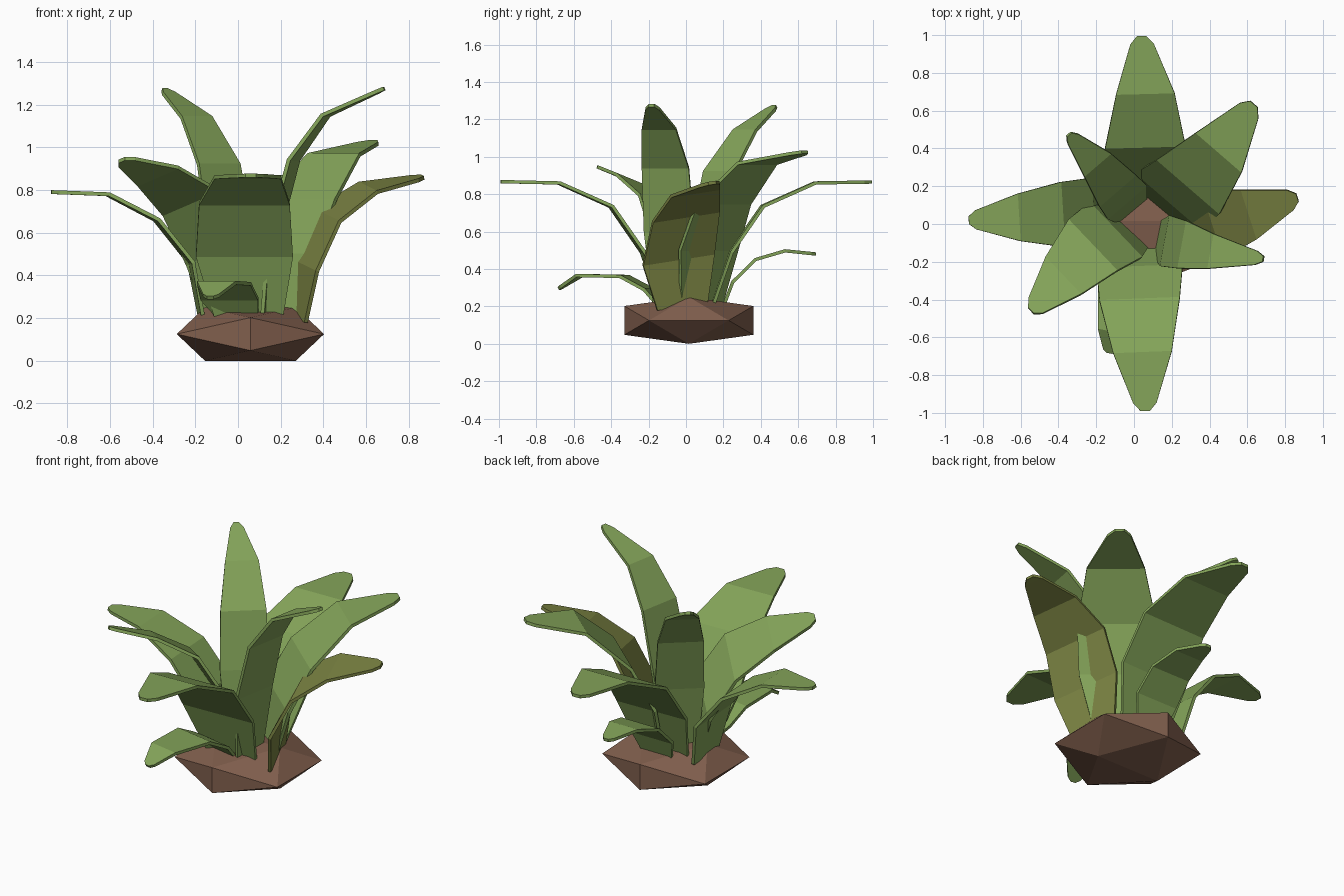
import bpy, bmesh
from mathutils import Vector

if "Cube" in bpy.data.objects:
    bpy.data.objects.remove(bpy.data.objects["Cube"])


def material(name, rgb):
    m = bpy.data.materials.new(name)
    m.diffuse_color = (*rgb, 1)
    m.use_nodes = True
    m.node_tree.nodes["Principled BSDF"].inputs["Base Color"].default_value = m.diffuse_color
    return m


GREEN = material("leaf green", (0.23, 0.37, 0.10))
OLIVE = material("olive green", (0.195, 0.225, 0.055))
BROWN = material("soil brown", (0.22, 0.115, 0.075))


def finish(name, bm, mat):
    bmesh.ops.recalc_face_normals(bm, faces=bm.faces)
    me = bpy.data.meshes.new(name)
    bm.to_mesh(me)
    bm.free()
    me.materials.append(mat)
    ob = bpy.data.objects.new(name, me)
    bpy.context.collection.objects.link(ob)
    return ob


# Soil mound: squashed icosahedron with its top edge along x
def soil_mound():
    bm = bmesh.new()
    a, phi = 0.213, 0.345
    for s in (-1, 1):
        for t in (-1, 1):
            for x, y, z in ((s * a, 0, t * 0.125), (0, s * phi, t * 0.077), (s * phi, t * a, 0)):
                bm.verts.new((x + 0.058, y + 0.015, z + 0.125))
    bmesh.ops.convex_hull(bm, input=bm.verts)
    finish("soil_mound", bm, BROWN)


# Leaf: ribbon along a spine of five points (base to tip), tapered to a blunt point
WIDTHS = (0.32, 0.455, 0.425, 0.31, 0.125, 0.05)


def leaf(name, scale, roll, spine, mat=GREEN):
    p = [Vector(v) for v in spine]
    p.insert(4, p[3].lerp(p[4], 0.86))
    d = p[5] - p[1]
    side = Vector((-d.y, d.x, 0)).normalized()
    side.z = roll
    bm = bmesh.new()
    rows = [[bm.verts.new(c + side * (s * w * scale / 2)) for s in (-1, 1)]
            for c, w in zip(p, WIDTHS)]
    for r, q in zip(rows, rows[1:]):
        bm.faces.new((r[0], r[1], q[1], q[0]))
    ob = finish(name, bm, mat)
    mod = ob.modifiers.new("thickness", 'SOLIDIFY')
    mod.thickness = 0.018
    mod.offset = 0


soil_mound()

# Large spreading leaves
leaf("front_leaf", 1, 0, [(.05, -.13, .2), (.03, -.23, .49), (.03, -.4, .735),
                          (.045, -.68, .86), (.06, -.99, .867)])
leaf("back_leaf", 1, 0, [(.05, .14, .2), (.06, .24, .49), (.06, .41, .735),
                         (.06, .69, .86), (.04, .995, .865)])
leaf("left_leaf", .81, 0, [(-.17, .06, .2), (-.22, .06, .46), (-.38, .05, .66),
                           (-.61, .035, .78), (-.875, .02, .79)])
leaf("right_leaf", .88, .15, [(.275, -.02, .2), (.31, -.04, .45), (.42, 0, .68),
                              (.61, .05, .81), (.865, .14, .86)], OLIVE)
leaf("front_left_leaf", .88, .3, [(-.03, -.03, .2), (-.1, -.035, .51), (-.22, -.115, .74),
                                  (-.375, -.275, .865), (-.545, -.46, .94)])
leaf("back_right_leaf", 1.03, 0, [(.145, .08, .2), (.19, .12, .5), (.29, .2, .75),
                                  (.45, .38, .965), (.635, .635, 1.025)])

# Tall narrow leaves
leaf("tall_back_left_leaf", .6, 0, [(-.01, .07, .2), (-.04, .12, .6), (-.09, .18, .92),
                                    (-.195, .315, 1.14), (-.345, .475, 1.27)])
leaf("tall_right_leaf", .6, 0, [(.13, -.08, .2), (.17, -.09, .6), (.26, -.11, .94),
                                (.41, -.145, 1.15), (.685, -.185, 1.275)])

# Small low leaves
leaf("small_front_leaf", .6, 0, [(0, -.13, .2), (-.04, -.2, .29), (-.065, -.33, .36),
                                 (-.1, -.57, .365), (-.13, -.68, .295)])
leaf("small_back_leaf", .6, 0, [(.05, .2, .2), (.05, .25, .33), (.05, .37, .45),
                                (.05, .53, .497), (.05, .695, .48)])
